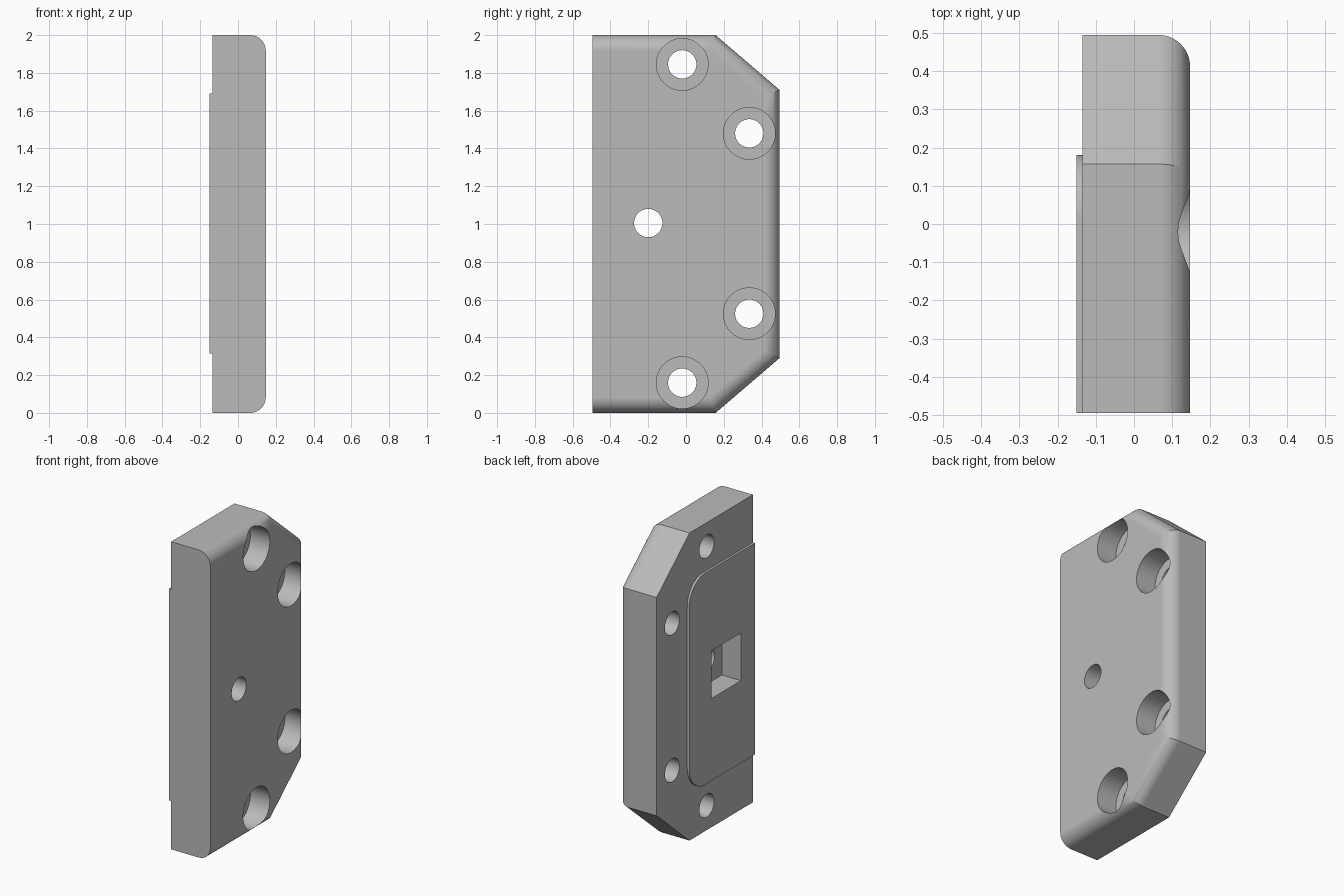
import bpy
import bmesh
import math
from mathutils import Matrix, Vector

cube = bpy.data.objects.get("Cube")
if cube:
    bpy.data.objects.remove(cube, do_unlink=True)

# Main dimensions
BACK, FACE, PAD = -0.135, 0.147, -0.15
HALF_Y, CHAMFER_Y, CHAMFER_Z = 0.495, 0.157, 0.29
FILLET = 0.083
BORE_FLOOR, POCKET_FLOOR = FACE - 0.14, -0.013

# Single grey metal colour
grey = bpy.data.materials.new("plain grey")
grey.use_nodes = True
colour = (0.5, 0.5, 0.5, 1)
grey.diffuse_color = colour
grey.node_tree.nodes["Principled BSDF"].inputs["Base Color"].default_value = colour


def finish(name, bm):
    bmesh.ops.recalc_face_normals(bm, faces=bm.faces[:])
    mesh = bpy.data.meshes.new(name)
    bm.to_mesh(mesh)
    bm.free()
    mesh.materials.append(grey)
    obj = bpy.data.objects.new(name, mesh)
    bpy.context.collection.objects.link(obj)
    return obj


def slab(name, outline, x0, x1, round_rule=None, radius=0):
    """Extrude a y-z outline along x, rounding the edges the rule picks."""
    bm = bmesh.new()
    base = bm.faces.new([bm.verts.new((x0, y, z)) for y, z in outline])
    top = bmesh.ops.extrude_face_region(bm, geom=[base])["geom"]
    verts = [v for v in top if isinstance(v, bmesh.types.BMVert)]
    bmesh.ops.translate(bm, verts=verts, vec=(x1 - x0, 0, 0))
    bmesh.ops.recalc_face_normals(bm, faces=bm.faces[:])
    if round_rule:
        edges = [e for e in bm.edges if round_rule(*[v.co for v in e.verts])]
        bmesh.ops.bevel(bm, geom=edges, offset=radius, segments=12,
                        profile=0.5, affect='EDGES')
    return finish(name, bm)


def rod(y, z, radius, x0, x1):
    bm = bmesh.new()
    place = Matrix.Translation(Vector(((x0 + x1) / 2, y, z))) @ Matrix.Rotation(math.pi / 2, 4, 'Y')
    bmesh.ops.create_cone(bm, cap_ends=True, segments=64, radius1=radius,
                          radius2=radius, depth=x1 - x0, matrix=place)
    return finish("hole_cutter", bm)


def rectangle(y0, y1, z0, z1):
    return [(y0, z0), (y1, z0), (y1, z1), (y0, z1)]


def cut(obj, cutter):
    cutter.hide_render = True
    mod = obj.modifiers.new("cut", 'BOOLEAN')
    mod.operation, mod.solver, mod.object = 'DIFFERENCE', 'EXACT', cutter
    bpy.context.view_layer.objects.active = obj
    bpy.ops.object.modifier_apply(modifier=mod.name)


# Plate with two clipped corners, rounded on the outer face except at the front
plate = slab(
    "mounting_plate",
    [(-HALF_Y, 0), (CHAMFER_Y, 0), (HALF_Y, CHAMFER_Z),
     (HALF_Y, 2 - CHAMFER_Z), (CHAMFER_Y, 2), (-HALF_Y, 2)],
    BACK, FACE,
    lambda a, b: min(a.x, b.x) > FACE - 0.001 and max(a.y, b.y) > -HALF_Y + 0.001,
    FILLET)

# Thin raised pad with two rounded corners
pad = slab("raised_pad", rectangle(-HALF_Y, 0.18, 0.315, 1.69), PAD, BACK,
           lambda a, b: abs(a.x - b.x) > 0.001 and a.y > 0, 0.16)

# Square pocket through the pad into the plate
pocket = slab("pocket_cutter", rectangle(-0.35, -0.05, 0.85, 1.16), -0.3, POCKET_FLOOR)
cutters = [pocket]
cut(pad, pocket)

# Four counterbored screw holes and one plain centre hole
for y, z in [(-0.02, 0.16), (0.335, 0.525), (0.335, 1.48), (-0.02, 1.845)]:
    cutters += [rod(y, z, 0.137, BORE_FLOOR, 0.3), rod(y, z, 0.075, -0.3, 0.25)]
cutters.append(rod(-0.2, 1.005, 0.075, -0.25, 0.25))
for cutter in cutters:
    cut(plate, cutter)
for cutter in cutters:
    bpy.data.objects.remove(cutter, do_unlink=True)

# Smooth curved surfaces, keep flats and sharp edges crisp
for obj in (plate, pad):
    bpy.ops.object.select_all(action='DESELECT')
    obj.select_set(True)
    bpy.context.view_layer.objects.active = obj
    bpy.ops.object.shade_smooth_by_angle(angle=math.radians(30))
    weighted = obj.modifiers.new("weighted_normals", 'WEIGHTED_NORMAL')
    weighted.keep_sharp = True
